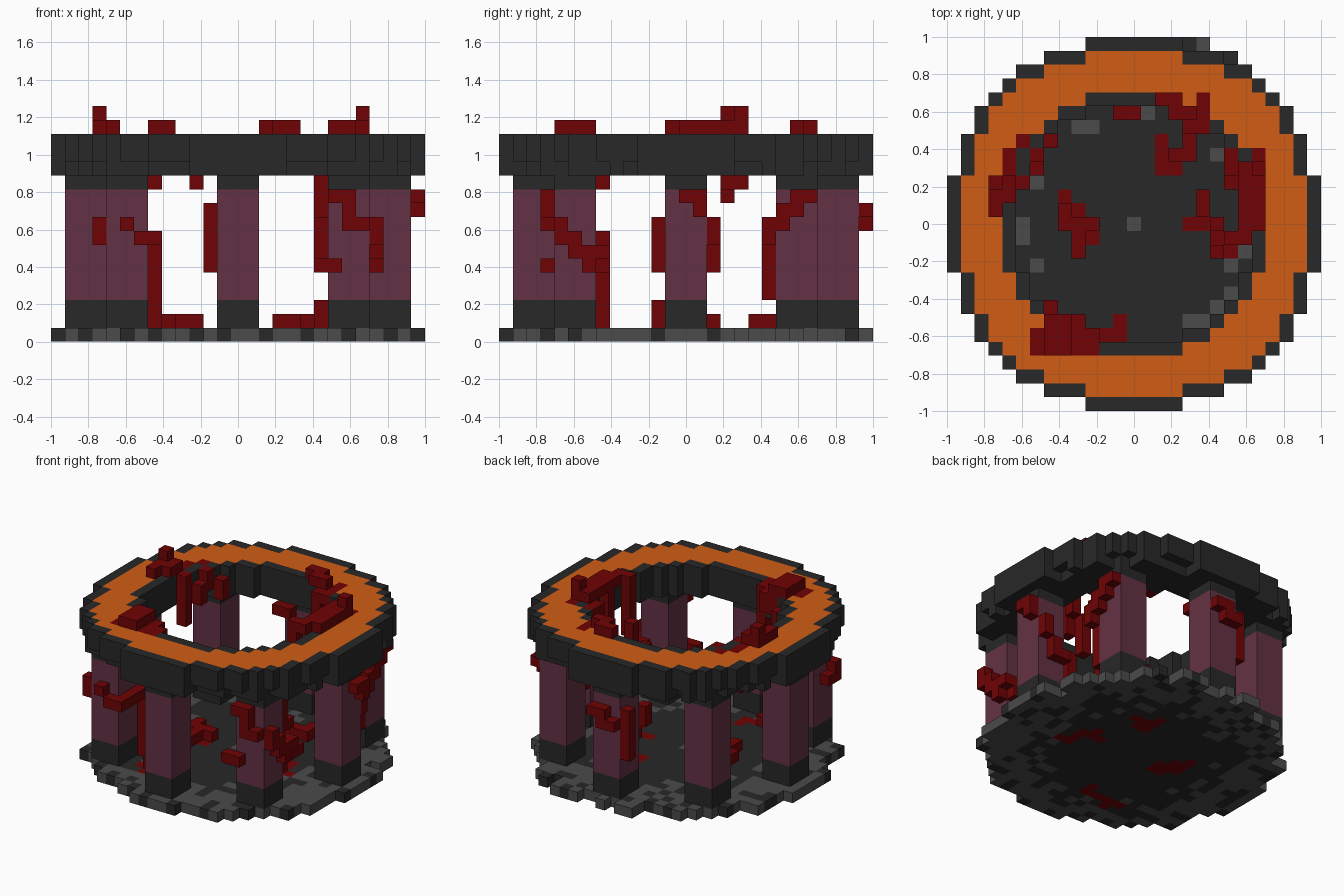
import bpy
import random
from mathutils import Vector

random.seed(4)
U = 2 / 27  # one block

if "Cube" in bpy.data.objects:
    bpy.data.objects.remove(bpy.data.objects["Cube"])


def material(name, r, g, b):
    m = bpy.data.materials.new(name)
    m.use_nodes = True
    m.diffuse_color = (r, g, b, 1)
    m.node_tree.nodes["Principled BSDF"].inputs["Base Color"].default_value = (r, g, b, 1)
    return m


DARK, STONE, ORANGE, RED, PURPLE = range(5)
MATERIALS = [
    material("dark_stone", .021, .021, .021),
    material("grey_stone", .069, .069, .069),
    material("glowing_orange", .64, .11, .008),
    material("crimson_vine", .16, .001, .0015),
    material("plum_pillar", .124, .031, .057),
]

STEPS = {"E": (1, 0, 0), "W": (-1, 0, 0), "N": (0, 1, 0),
         "S": (0, -1, 0), "U": (0, 0, 1), "D": (0, 0, -1)}


def add(a, b):
    return tuple(p + q for p, q in zip(a, b))


def build_blocks(name, cells, colour):
    """Join unit blocks into one mesh, keeping only the outer faces."""
    verts, faces, slots, index = [], [], [], {}
    for cell in sorted(cells):
        for step in STEPS.values():
            if add(cell, step) in cells:
                continue
            n = Vector(step)
            a = Vector((n.y, n.z, n.x))
            b = n.cross(a)
            centre = Vector(cell) + n / 2
            face = []
            for s, t in ((-1, -1), (1, -1), (1, 1), (-1, 1)):
                p = centre + a * s / 2 + b * t / 2
                key = tuple(round(c * 2) for c in p)
                if key not in index:
                    index[key] = len(verts)
                    verts.append((p.x * U, p.y * U, (p.z + .5) * U))
                face.append(index[key])
            faces.append(face)
            slots.append(colour(cell, step))
    mesh = bpy.data.meshes.new(name)
    mesh.from_pydata(verts, [], faces)
    for m in MATERIALS:
        mesh.materials.append(m)
    mesh.polygons.foreach_set("material_index", slots)
    ob = bpy.data.objects.new(name, mesh)
    bpy.context.collection.objects.link(ob)
    return ob


def inner(plan):
    """Cells whose four neighbours are all in the plan."""
    return {(x, y) for x, y in plan
            if {(x + 1, y), (x - 1, y), (x, y + 1), (x, y - 1)} <= plan}


# Round plans, in blocks
HALF = [13] * 4 + [12] * 3 + [11] * 2 + [10, 9, 8, 6, 3]
SPAN = range(-13, 14)
outer = {(x, y) for x in SPAN for y in SPAN if abs(x) <= HALF[abs(y)]}
opening = {(x, y) for x, y in outer if x * x + y * y <= 90}
hole = inner(opening)
core = inner(outer)
glow = core - opening

# Vines: a start block and the steps it grows along
VINES = [
    # outside of the pillars
    (7, -10, 10, "EDDE"), (10, -9, 8, "DNDNN"), (9, -6, 6, "DW"),
    (7, -10, 5, "W"), (10, -7, 5, ""),
    (-8, -10, 8, ""), (-7, -10, 7, "ENNNNDDDDDD"), (-10, -9, 8, "DN"),
    (13, 0, 10, "ND"), (12, 2, 8, "D"), (11, 2, 6, "DW"),
    (1, 13, 9, "WDW"), (-2, 12, 9, "DDDD"),
    (10, 9, 10, "SDSDSDWDDDD"),
    # west cluster on the ring
    (-10, 1, 15, "NNUDESNDEDDDD"), (-9, 4, 14, "N"), (-8, 6, 14, "D"),
    (-7, 5, 14, "DSD"), (-6, 6, 13, "D"),
    # east cluster on the ring
    (9, 0, 15, "NNNNUDWSSSDDDD"), (9, 5, 14, "D"), (8, 4, 14, "WDDDS"),
    (7, 5, 14, "D"), (8, 0, 15, "SWDDDDD"), (6, -2, 8, "DDDN"), (6, 0, 11, "DDD"),
    # south-west cluster on the ring
    (-6, -9, 15, "ENNWS"), (-7, -8, 14, "SEEEN"), (-3, -9, 14, "NDDD"),
    (-5, -7, 14, "DEUD"), (-6, -6, 13, "DD"),
    (-4, -8, 1, "E"), (-4, -9, 0, "NEEEN"), (-5, -8, 0, "ES"),
    # north-east cluster on the ring
    (2, 9, 15, "ESEDD"), (5, 9, 14, "SSWDD"), (-1, 8, 11, "E"),
    # growth over the floor
    (2, 6, 0, "SSENE"), (3, 5, 1, "EN"), (-5, 2, 0, "SSENSESWNW"),
    (-5, 1, 1, "SEE"), (-4, -1, 1, "S"),
    (4, 0, 0, "ENSESSE"), (6, -2, 1, "UD"), (5, 1, 1, "N"),
]
vines = set()
for *start, path in VINES:
    spot = tuple(start)
    vines.add(spot)
    for letter in path:
        spot = add(spot, STEPS[letter])
        vines.add(spot)

# Base slab with a crumbling edge and patchy stone
plan = set(core)
plan |= {c for c in sorted(outer - core) if max(map(abs, c)) > 10 and random.random() < .6}
plan |= {(4, 13), (5, 13), (7, 12), (13, 0), (-13, 0), (0, -13)}
patches = {}
for x, y in sorted(plan):
    r = (x * x + y * y) ** .5
    chance = .72 if r > 9.5 else .3 if r > 7.5 else 0
    grey = random.random() < chance or (x, y) == (0, 0)
    patches[x, y] = RED if (x, y, 0) in vines else STONE if grey else DARK


def base_colour(cell, step):
    if step == STEPS["D"] and cell[:2] == (0, 0):
        return DARK
    return patches[cell[:2]]


build_blocks("base_slab", {(x, y, 0) for x, y in plan}, base_colour)

# Ring: its lowest course is broken away at some of the stepped corners
course = core | {(x, y) for x, y in sorted(outer - core) if max(abs(x), abs(y)) == 13
                 or (y > -11 and random.random() < .5)}
ring = {(x, y, 12) for x, y in course - hole}
ring |= {(x, y, z) for x, y in outer - hole for z in (13, 14)}


def ring_colour(cell, step):
    if cell in vines:
        return RED
    return ORANGE if step == STEPS["U"] and cell[:2] in glow else DARK


build_blocks("top_ring", ring, ring_colour)


# Eight pillars with dark feet and caps
def pillar_colour(cell, step):
    return PURPLE if 3 <= cell[2] <= 10 else DARK


pillars = set()
for x, y in [(0, 11), (8, 8), (11, 0), (8, -8), (0, -11), (-8, -8), (-11, 0), (-8, 8)]:
    pillar = {(x + i, y + j, z) for i in (-1, 0, 1) for j in (-1, 0, 1) for z in range(1, 12)}
    build_blocks("pillar", pillar, pillar_colour)
    pillars |= pillar

# Vines that are not buried in the structure
loose = {c for c in vines if c[2] > 0} - ring - pillars
build_blocks("vines", loose, lambda cell, step: RED)
